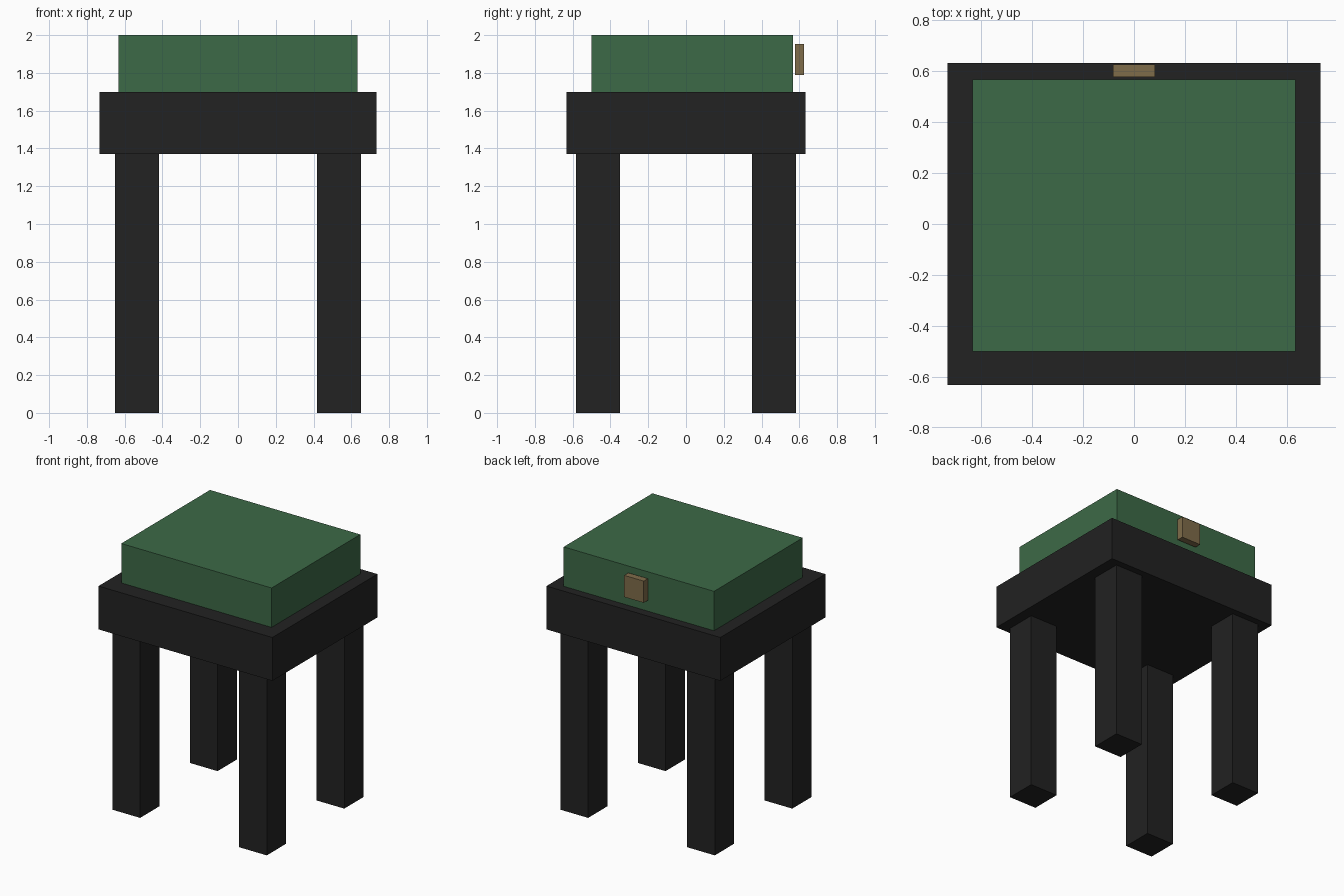
import bpy

if "Cube" in bpy.data.objects:
    bpy.data.objects.remove(bpy.data.objects["Cube"])


def material(name, rgb):
    m = bpy.data.materials.new(name)
    m.diffuse_color = (*rgb, 1.0)
    m.use_nodes = True
    m.node_tree.nodes["Principled BSDF"].inputs["Base Color"].default_value = m.diffuse_color
    return m


def box(name, x, y, z, mat):
    """Axis-aligned box from (min, max) ranges."""
    spans = (x, y, z)
    bpy.ops.mesh.primitive_cube_add(size=1, location=[(a + b) / 2 for a, b in spans])
    ob = bpy.context.object
    ob.name = name
    ob.scale = [b - a for a, b in spans]
    bpy.ops.object.transform_apply(location=False, rotation=False, scale=True)
    ob.data.materials.append(mat)
    return ob


black = material("black", (0.016, 0.016, 0.016))
green = material("green", (0.046, 0.142, 0.063))
brown = material("brown", (0.212, 0.150, 0.068))

# Seat frame and cushion
box("seat_frame", (-0.732, 0.732), (-0.632, 0.632), (1.37, 1.70), black)
box("cushion", (-0.633, 0.633), (-0.50, 0.567), (1.70, 2.0), green)

# Small tab floating just behind the cushion
box("back_tab", (-0.082, 0.082), (0.576, 0.626), (1.788, 1.953), brown)

# Four square legs
for side, sx in (("left", -1), ("right", 1)):
    for end, sy in (("front", -1), ("back", 1)):
        x = sorted((sx * 0.417, sx * 0.65))
        y = sorted((sy * 0.35, sy * 0.582))
        box(f"{end}_{side}_leg", x, y, (0.0, 1.37), black)
